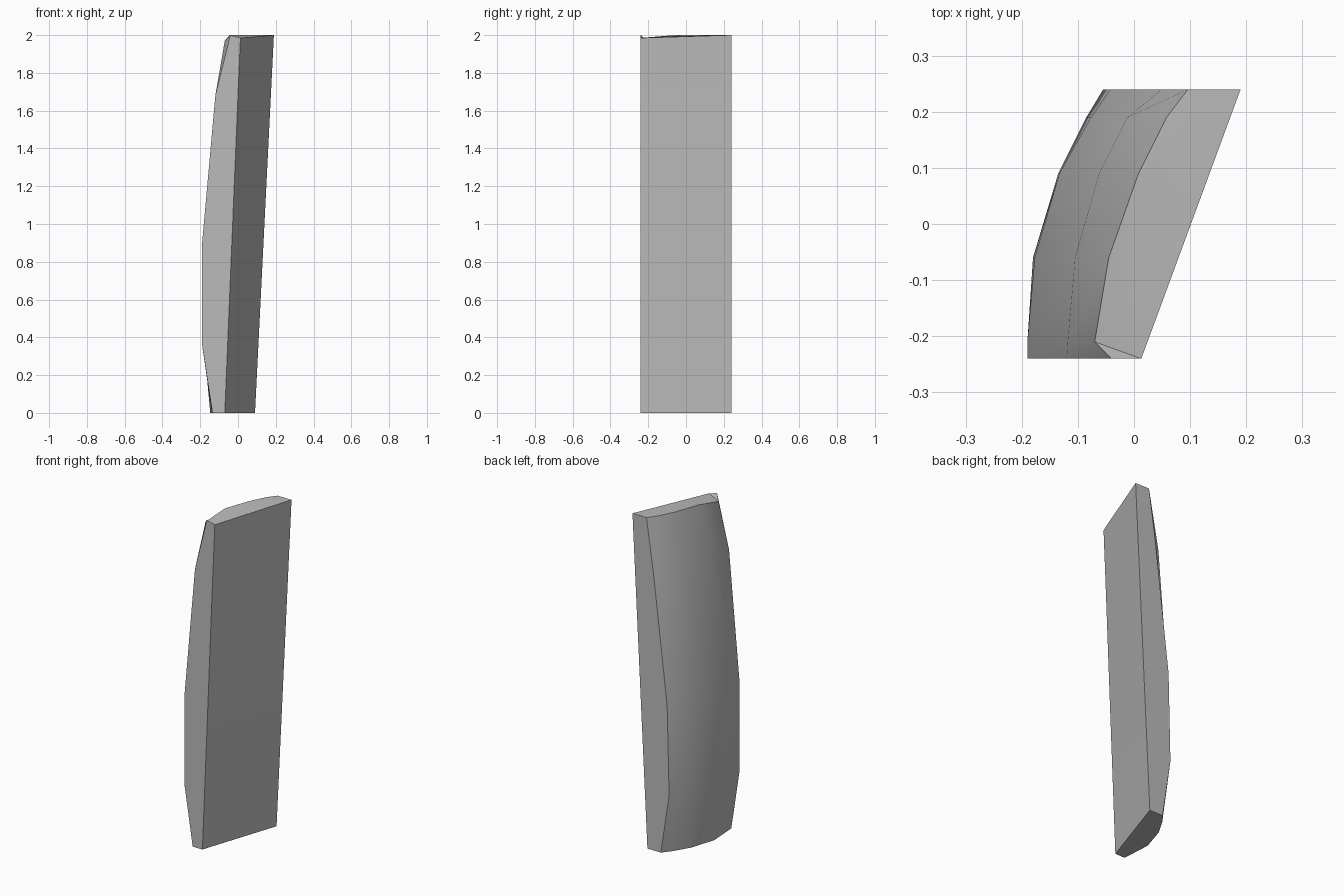
import bpy
import bmesh
import math

cube = bpy.data.objects.get("Cube")
if cube:
    bpy.data.objects.remove(cube, do_unlink=True)

# Stations across the depth, and the bulged side's x at each station per height
DEPTHS = (-0.24, -0.21, -0.06, 0.09, 0.19, 0.24)
ROWS = (
    (0.00, (-0.135, -0.138, -0.147, -0.10, -0.04, 0.0)),
    (0.36, (-0.19, -0.19, -0.18, -0.135, -0.085, -0.055)),
    (0.90, (-0.19, -0.19, -0.177, -0.133, -0.077, -0.042)),
    (1.68, (-0.12, -0.118, -0.105, -0.062, -0.012, 0.05)),
    (2.00, (-0.04, -0.07, -0.045, 0.008, 0.058, 0.096)),
)


def flat_side(z):
    """Front and back edge of the leaning flat side."""
    t = z / 2
    return (-0.07 + 0.083 * t, -0.24), (0.09 + 0.10 * t, 0.24)


bm = bmesh.new()
loops = []
for z, xs in ROWS:
    front, back = flat_side(z)
    outline = list(zip(xs, DEPTHS)) + [back, front]
    loops.append([bm.verts.new((x, y, z)) for x, y in outline])

# Chipped top corner and slightly sloping top
loops[-1][1].co.z = 1.97
loops[-1][-1].co.z = 1.985

# Walls between successive outlines
count = len(loops[0])
for low, high in zip(loops, loops[1:]):
    for i in range(count):
        j = (i + 1) % count
        bm.faces.new((low[i], low[j], high[j], high[i]))

# End caps
bm.faces.new(loops[0])
top = bm.faces.new(loops[-1])
bmesh.ops.triangulate(bm, faces=[top])
bmesh.ops.recalc_face_normals(bm, faces=bm.faces)

mesh = bpy.data.meshes.new("curved_slab")
bm.to_mesh(mesh)
bm.free()
slab = bpy.data.objects.new("curved_slab", mesh)
bpy.context.collection.objects.link(slab)

# Plain grey surface
grey = bpy.data.materials.new("plain_grey")
grey.use_nodes = True
colour = (0.5, 0.5, 0.5, 1)
grey.diffuse_color = colour
grey.node_tree.nodes["Principled BSDF"].inputs["Base Color"].default_value = colour
mesh.materials.append(grey)

# Smooth bulge with crisp outer edges
bpy.ops.object.select_all(action="DESELECT")
slab.select_set(True)
bpy.context.view_layer.objects.active = slab
bpy.ops.object.shade_smooth_by_angle(angle=math.radians(30))
